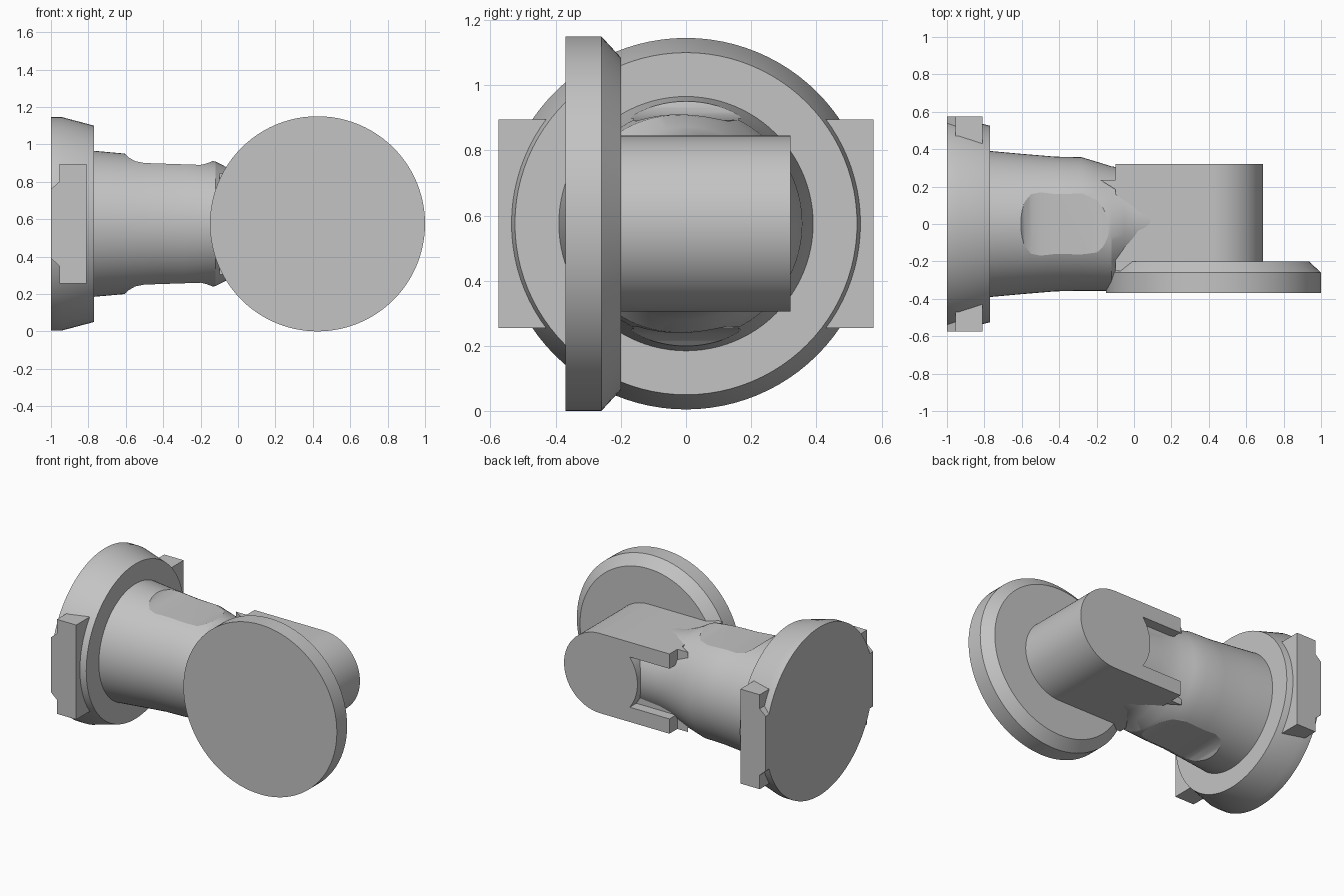
import bpy, bmesh
from math import sin, cos, pi, radians, sqrt
from mathutils import Vector

default = bpy.data.objects.get("Cube")
if default:
    bpy.data.objects.remove(default, do_unlink=True)

grey = bpy.data.materials.new("plain grey")
grey.use_nodes = True
COLOUR = (0.55, 0.55, 0.55, 1)
grey.diffuse_color = COLOUR
grey.node_tree.nodes["Principled BSDF"].inputs["Base Color"].default_value = COLOUR

MID = 0.575      # height of the main axis
ARM_X = 0.42     # centre of the round arm end
SEGS = 96


def loft(name, rings):
    """Capped skin through rings of equal point count."""
    bm = bmesh.new()
    loops = [[bm.verts.new(p) for p in ring] for ring in rings]
    n = len(loops[0])
    for a, b in zip(loops, loops[1:]):
        for i in range(n):
            j = (i + 1) % n
            bm.faces.new((a[i], a[j], b[j], b[i]))
    bm.faces.new(loops[0])
    bm.faces.new(loops[-1])
    bmesh.ops.recalc_face_normals(bm, faces=bm.faces)
    mesh = bpy.data.meshes.new(name)
    bm.to_mesh(mesh)
    bm.free()
    mesh.materials.append(grey)
    obj = bpy.data.objects.new(name, mesh)
    bpy.context.collection.objects.link(obj)
    return obj


def prism(name, outline, y0, y1):
    """Extrude an (x, height above axis) outline along y."""
    return loft(name, [[(x, y, MID + z) for x, z in outline] for y in (y0, y1)])


def circle_x(x, r, cy=0):
    return [(x, cy + r * cos(2 * pi * i / SEGS), MID + r * sin(2 * pi * i / SEGS))
            for i in range(SEGS)]


def circle_y(y, r):
    return [(ARM_X + 0.005 + r * cos(2 * pi * i / SEGS), y,
             MID + r * sin(2 * pi * i / SEGS)) for i in range(SEGS)]


def cut(obj, cutter):
    mod = obj.modifiers.new("cut", "BOOLEAN")
    mod.operation = "DIFFERENCE"
    mod.solver = "EXACT"
    mod.object = cutter
    bpy.context.view_layer.objects.active = obj
    bpy.ops.object.modifier_apply(modifier=mod.name)
    bpy.data.objects.remove(cutter, do_unlink=True)


def smooth(obj):
    bpy.ops.object.select_all(action="DESELECT")
    obj.select_set(True)
    bpy.context.view_layer.objects.active = obj
    bpy.ops.object.shade_smooth_by_angle(angle=radians(22))


# Base flange with a tapered rim
flange = loft("base_flange", [circle_x(-1, 0.57), circle_x(-0.94, 0.57),
                              circle_x(-0.77, 0.525)])

# Neck, narrowing into the arm
neck = loft("neck", [circle_x(x, r, cy) for x, r, cy in (
    (-0.8, 0.393, 0), (-0.6, 0.375, 0), (-0.42, 0.36, 0), (-0.28, 0.357, 0),
    (-0.2, 0.345, -0.012), (-0.12, 0.333, -0.025), (-0.05, 0.297, 0),
    (0.02, 0.275, 0.015), (0.2, 0.262, 0.02))])

# Shallow flats above and below the neck
dip = [(-0.61, 0.38), (-0.585, 0.355), (-0.55, 0.335), (-0.5, 0.325),
       (-0.2, 0.315), (-0.17, 0.322), (-0.13, 0.337), (-0.1, 0.36), (-0.1, 0.5), (-0.61, 0.5)]
for side in (1, -1):
    cut(neck, prism("flat_cutter", [(x, side * z) for x, z in dip], -0.5, 0.5))

# Arm block with a rounded end
HALF = 0.27
outline = [(-0.1, -HALF)]
outline += [(ARM_X + HALF * sin(pi * i / 48), -HALF * cos(pi * i / 48)) for i in range(49)]
outline += [(-0.1, HALF)]
arm = prism("arm", outline, -0.25, 0.32)

# Open slot in the back of the arm, ending on an arc around the arm end
SLOT, ARC = 0.17, 0.28
slot = [(-0.3, -SLOT)]
for i in range(17):
    z = -SLOT + 2 * SLOT * i / 16
    slot.append((ARM_X - sqrt(ARC * ARC - z * z), z))
slot.append((-0.3, SLOT))
cut(arm, prism("slot_cutter", slot, 0.25, 0.5))

# Small pointed spurs where the arm meets the neck
spurs = []
for side, label in ((1, "upper"), (-1, "lower")):
    tri = ((-0.18, 0.235), (-0.08, 0.235), (-0.06, 0.16))
    spurs.append(loft(label + "_spur", [[Vector((x, y, MID + side * z)) for x, y in tri]
                                        for z in (0.2, HALF)]))

# Front disc with a chamfered back edge
disc = loft("front_disc", [circle_y(-0.37, 0.575), circle_y(-0.26, 0.575),
                           circle_y(-0.2, 0.51)])

# Side lugs with a raised tooth on the base
half_lug = [(-0.81, 0.32), (-0.955, 0.32), (-0.955, 0.225), (-1, 0.185)]
lug = half_lug + [(x, -z) for x, z in reversed(half_lug)]
for side, label in ((1, "back"), (-1, "front")):
    prism(label + "_lug", lug, side * 0.42, side * 0.575)

for obj in (flange, neck, arm, disc):
    smooth(obj)
